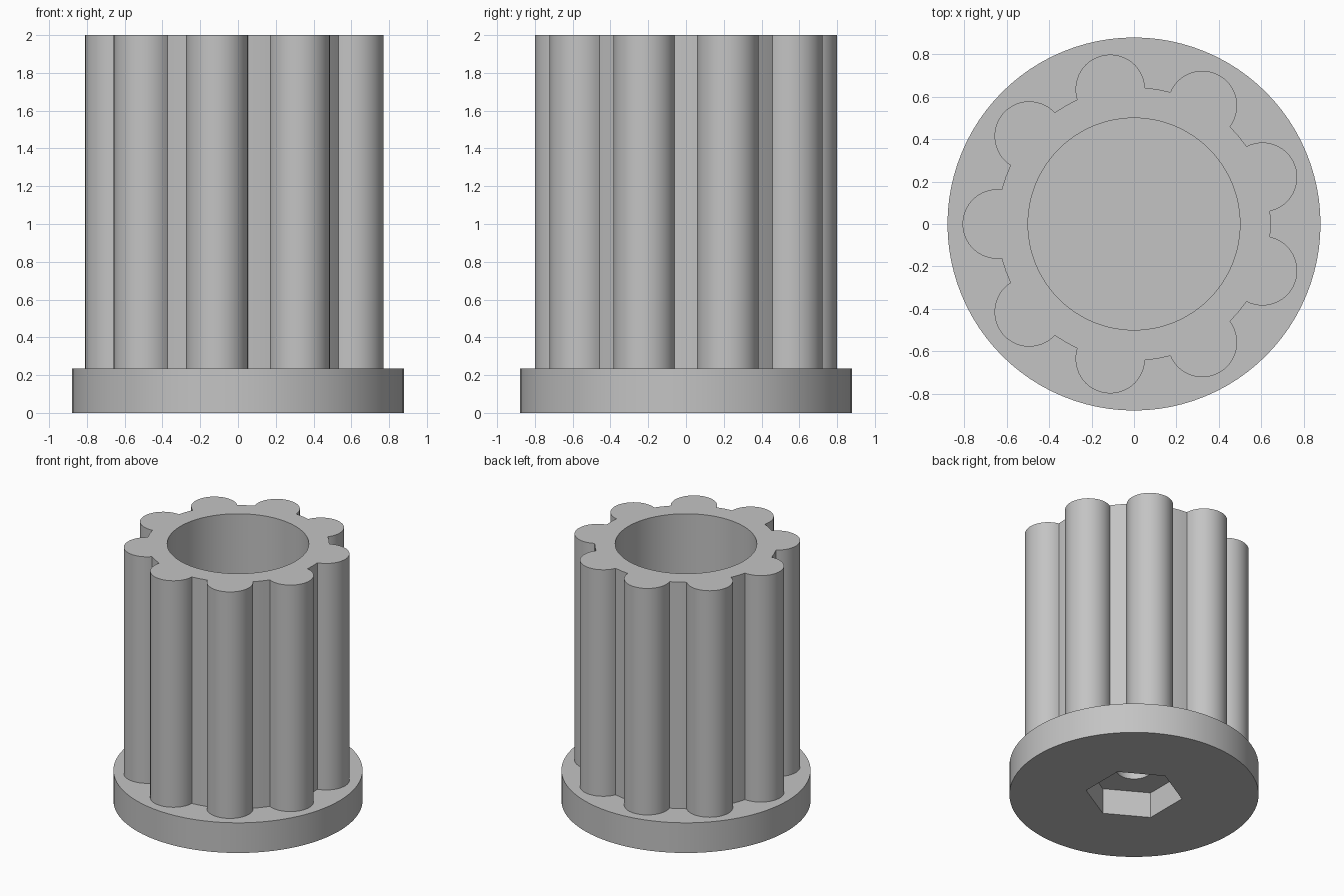
import bpy
import bmesh
from math import asin, cos, sin, pi, radians

cube = bpy.data.objects.get("Cube")
if cube:
    bpy.data.objects.remove(cube, do_unlink=True)

LOBES = 9
CORE_R, LOBE_R = 0.645, 0.164
FLANGE_R, BORE_R, HEX_R, HOLE_R = 0.88, 0.5, 0.343, 0.125
FLANGE_TOP, HEX_TOP, HOLE_TOP, BORE_FLOOR, TOP = 0.235, 0.2, 0.38, 0.42, 2.0


def circle(radius, count, start=0.0):
    """Regular outline as a list of (x, y) points."""
    angles = [start + 2 * pi * i / count for i in range(count)]
    return [(radius * cos(a), radius * sin(a)) for a in angles]


def lobed_outline(steps=28):
    """Round lobes centred on the core rim, joined by short valleys."""
    sweep = pi / 2 + asin(LOBE_R / (2 * CORE_R))
    points = []
    for k in range(LOBES):
        axis = pi + 2 * pi * k / LOBES
        for i in range(steps + 1):
            a = axis - sweep + 2 * sweep * i / steps
            points.append((CORE_R * cos(axis) + LOBE_R * cos(a),
                           CORE_R * sin(axis) + LOBE_R * sin(a)))
        # middle of the valley
        mid = axis + pi / LOBES
        points.append((CORE_R * cos(mid), CORE_R * sin(mid)))
    return points


flange = circle(FLANGE_R, 96)
lobes = lobed_outline()
bore = circle(BORE_R, 96)
hexagon = circle(HEX_R, 6, radians(30))
hole = circle(HOLE_R, 48)

# Outlines in order over the whole surface, from screw hole to bore floor
sections = [(hole, HOLE_TOP), (hole, HEX_TOP),
            (hexagon, HEX_TOP), (hexagon, 0.0),
            (flange, 0.0), (flange, FLANGE_TOP),
            (lobes, FLANGE_TOP), (lobes, TOP),
            (bore, TOP), (bore, BORE_FLOOR)]

bm = bmesh.new()
rings = [[bm.verts.new((x, y, z)) for x, y in outline] for outline, z in sections]


def ring_edges(ring):
    edges = []
    for a, b in zip(ring, ring[1:] + ring[:1]):
        edges.append(bm.edges.get((a, b)) or bm.edges.new((a, b)))
    return edges


for i in range(len(rings) - 1):
    low, high = rings[i], rings[i + 1]
    if sections[i][0] is sections[i + 1][0]:
        # upright wall
        n = len(low)
        for j in range(n):
            k = (j + 1) % n
            bm.faces.new((low[j], low[k], high[k], high[j]))
    else:
        # flat face between two different outlines
        bmesh.ops.triangle_fill(bm, use_beauty=True,
                                edges=ring_edges(low) + ring_edges(high))

# Closed ends of the screw hole and the bore
bm.faces.new(rings[0])
bm.faces.new(rings[-1])
bmesh.ops.recalc_face_normals(bm, faces=bm.faces)

mesh = bpy.data.meshes.new("lobed_hub")
bm.to_mesh(mesh)
bm.free()
hub = bpy.data.objects.new("lobed_hub", mesh)
bpy.context.collection.objects.link(hub)

# Plain grey finish
grey = bpy.data.materials.new("plain_grey")
grey.use_nodes = True
colour = (0.55, 0.55, 0.55, 1.0)
grey.diffuse_color = colour
grey.node_tree.nodes["Principled BSDF"].inputs["Base Color"].default_value = colour
mesh.materials.append(grey)

bpy.ops.object.select_all(action="DESELECT")
hub.select_set(True)
bpy.context.view_layer.objects.active = hub
bpy.ops.object.shade_smooth_by_angle(angle=radians(30))
